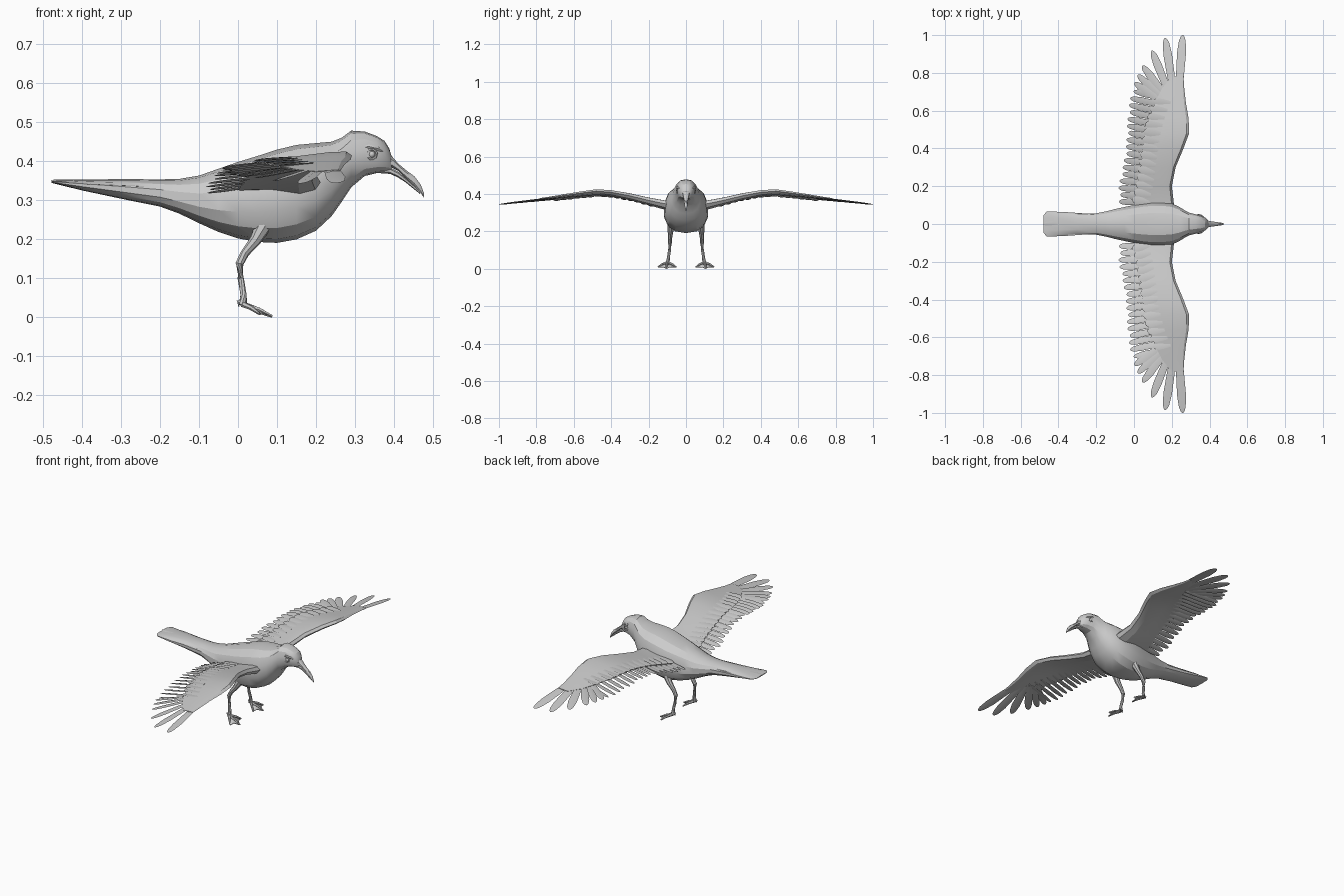
import bpy, bmesh, math
from mathutils import Vector

if "Cube" in bpy.data.objects:
    bpy.data.objects.remove(bpy.data.objects["Cube"])

grey = bpy.data.materials.new("plumage grey")
grey.diffuse_color = (0.6, 0.6, 0.6, 1)
grey.use_nodes = True
grey.node_tree.nodes["Principled BSDF"].inputs["Base Color"].default_value = grey.diffuse_color


def lerp_table(table, x, col=1):
    """Piecewise linear lookup; first column is the key."""
    if x <= table[0][0]:
        return table[0][col]
    for a, b in zip(table, table[1:]):
        if x <= b[0]:
            return a[col] + (b[col] - a[col]) * (x - a[0]) / (b[0] - a[0])
    return table[-1][col]


def loft(bm, rings):
    """Closed skin through rings of equal length, capped at both ends."""
    vs = [[bm.verts.new(p) for p in r] for r in rings]
    n = len(vs[0])
    for a, b in zip(vs, vs[1:]):
        for i in range(n):
            bm.faces.new((a[i], a[(i + 1) % n], b[(i + 1) % n], b[i]))
    bm.faces.new(vs[0][::-1])
    bm.faces.new(vs[-1])


def tube(bm, pts, radii, n=8):
    pts = [Vector(p) for p in pts]
    rings = []
    for i, (p, r) in enumerate(zip(pts, radii)):
        d = pts[min(i + 1, len(pts) - 1)] - pts[max(i - 1, 0)]
        q = d.to_track_quat('Z', 'Y')
        rings.append([p + q @ Vector((r * math.cos(k * math.tau / n),
                                      r * math.sin(k * math.tau / n), 0)) for k in range(n)])
    loft(bm, rings)


def feather(bm, base, tip, width, roll=0.0, thick=0.003):
    """Thin rounded blade from base to tip."""
    base, tip = Vector(base), Vector(tip)
    side = (tip - base).cross(Vector((0, 0, 1))).normalized()
    side = (side + Vector((0, 0, roll))).normalized() * width / 2
    up = Vector((0, 0, thick))
    rings = []
    for t, w in ((0, .7), (.35, .9), (.7, 1), (.9, .75), (.97, .45), (1, .12)):
        c = base.lerp(tip, t)
        rings.append([c + side * w, c + up * w, c - side * w, c - up * w])
    loft(bm, rings)


def finish(name, bm, mirror=False, angle=25):
    bmesh.ops.recalc_face_normals(bm, faces=bm.faces)
    me = bpy.data.meshes.new(name)
    bm.to_mesh(me)
    bm.free()
    me.materials.append(grey)
    ob = bpy.data.objects.new(name, me)
    bpy.context.collection.objects.link(ob)
    bpy.ops.object.select_all(action='DESELECT')
    ob.select_set(True)
    bpy.context.view_layer.objects.active = ob
    bpy.ops.object.shade_smooth_by_angle(angle=math.radians(angle))
    if mirror:
        m = ob.modifiers.new("mirror", 'MIRROR')
        m.use_axis = (False, True, False)
    return ob


def section(x, top, bot, hw, n=14, mid=.48, power=.85):
    """Upright rounded cross-section at x."""
    zc = bot + (top - bot) * mid
    ring = []
    for k in range(n):
        a = math.tau * (k + .5) / n
        c, s = math.cos(a), math.sin(a)
        c = math.copysign(abs(c) ** power, c)
        s = math.copysign(abs(s) ** power, s) / math.cos(math.pi / n) ** 1.0
        ring.append((x, hw * c, zc + s * ((top - zc) if s > 0 else (zc - bot))))
    return ring


# body with head and tail: x, top, bottom, half width
body = [(-.478, .350, .345, .048), (-.462, .351, .341, .068), (-.40, .353, .326, .066),
        (-.30, .354, .305, .058), (-.20, .353, .285, .058), (-.15, .354, .267, .068),
        (-.10, .362, .243, .081), (-.05, .379, .221, .092), (0, .396, .205, .103),
        (.05, .411, .196, .113), (.10, .427, .194, .119), (.15, .439, .203, .119),
        (.20, .444, .225, .111), (.24, .448, .262, .093), (.265, .458, .297, .076),
        (.29, .477, .335, .062), (.325, .475, .364, .053), (.355, .464, .371, .046),
        (.375, .452, .374, .036), (.387, .434, .375, .025), (.394, .413, .376, .016)]
bm = bmesh.new()
loft(bm, [section(*s) for s in body])
finish("body", bm)

# tail feathers fanned along the top of the tail
bm = bmesh.new()
for i in range(-2, 3):
    feather(bm, (-.17, i * .018, .346 - abs(i) * .006),
            (-.48 + abs(i) * .006, i * .026, .352 - abs(i) * .003), .034, .08)
finish("tail_feathers", bm)

# hooked beak in two halves
upper = [(.37, .432, .392, .026), (.392, .416, .385, .019), (.41, .395, .376, .015),
         (.43, .378, .357, .012), (.452, .362, .338, .009), (.468, .341, .319, .006),
         (.477, .318, .307, .002)]
lower = [(.35, .392, .371, .024), (.39, .384, .368, .014), (.41, .374, .359, .011),
         (.43, .357, .346, .009), (.452, .338, .328, .006), (.466, .323, .317, .002)]
for name, rows in (("upper_beak", upper), ("lower_beak", lower)):
    bm = bmesh.new()
    loft(bm, [section(*s, n=8) for s in rows])
    finish(name, bm, angle=40)

# eyes: ball in a raised lid ring, with a brow ridge above
bm = bmesh.new()
eye = Vector((.343, .044, .418))
res = bmesh.ops.create_uvsphere(bm, u_segments=10, v_segments=6, radius=.009)
bmesh.ops.translate(bm, verts=res["verts"], vec=eye)
lid = [eye + Vector((.013 * math.cos(a), .004, .013 * math.sin(a)))
       for a in [k * math.tau / 10 for k in range(11)]]
tube(bm, lid, [.003] * 11, 5)
tube(bm, [(.312, .047, .436), (.335, .046, .438), (.36, .04, .432), (.38, .027, .42)],
     [.002, .006, .006, .002], 6)
finish("eyes", bm, True, 40)

# wing layout: y, leading x, trailing x, top z, thickness
wing = [(.05, .215, .02, .368, .055), (.12, .21, 0, .374, .050), (.20, .20, .02, .387, .042),
        (.30, .22, .035, .409, .038), (.40, .262, .05, .426, .034), (.48, .292, .06, .430, .030),
        (.56, .289, .08, .418, .026), (.64, .275, .11, .404, .020), (.72, .266, .15, .389, .014),
        (.78, .262, .20, .379, .008), (1.0, .26, .25, .345, .004)]


def wing_z(x, y):
    return lerp_table(wing, y, 3) - (.03 + .15 * (1 - y)) * max(0, lerp_table(wing, y) - x)


bm = bmesh.new()
rings = []
for y, lead, trail, top, th in wing[:-1]:
    ring = []
    # chord fraction and depth below the top skin
    for f, d in ((0, .5), (.06, .12), (.22, 0), (.6, .05), (1, .1),
                 (1, .25), (.6, .5), (.25, .95), (.06, .85)):
        x = lead + (trail - lead) * f
        ring.append((x, y, wing_z(x, y) - d * th))
    rings.append(ring)
loft(bm, rings)
finish("wings", bm, True, 22)

# inner flight feathers along the trailing edge
tips = [(.11, -.078), (.2, -.082), (.3, -.06), (.4, -.042), (.55, -.035), (.66, -.022), (.72, -.005)]
bm = bmesh.new()
count = 17
for i in range(count):
    y = .118 + i * .585 / (count - 1)
    x = lerp_table(tips, y) + (.008 if i % 3 == 1 else 0)
    by = y * .93 + .005
    bx = lerp_table(wing, by, 2) + .07
    feather(bm, (bx, by, wing_z(bx, by) - .010), (x, y, wing_z(x, y) - .008), .036, .2)
finish("inner_wing_feathers", bm, True)

# long spread feathers at the wing tip: base x, base y, tip x, tip y, width
outer = [(.15, .64, .003, .748, .040), (.16, .655, .020, .79, .040), (.175, .67, .045, .838, .042),
         (.19, .68, .095, .918, .044), (.21, .69, .165, .985, .046), (.237, .69, .258, 1.0, .048)]
bm = bmesh.new()
for bx, by, x, y, w in outer:
    feather(bm, (bx, by, wing_z(bx, by) - .008), (x, y, wing_z(x, y)), w, .15)
finish("outer_wing_feathers", bm, True)

# covert feathers layered over the roots of the flight feathers
bm = bmesh.new()
for i in range(14):
    y = .13 + i * .04
    x = lerp_table(wing, y, 2) - .012
    feather(bm, (x + .09, y - .015, wing_z(x + .09, y - .015) - .003),
            (x, y, wing_z(x, y) + .001), .042, .1)
finish("covert_feathers", bm, True)

# legs with a backward bend
bm = bmesh.new()
tube(bm, [(.065, .078, .235), (.045, .083, .198), (.018, .085, .165), (.004, .086, .138),
          (.007, .088, .10), (.014, .094, .06), (.013, .098, .032)],
     [.021, .015, .011, .011, .008, .008, .011])
finish("legs", bm, True, 40)

# toes: three forward, one back
toe_tips = [(.058, .052, .010), (.088, .106, .003), (.055, .150, .010)]
bm = bmesh.new()
for tip in toe_tips:
    start = Vector((.012, .099, .034))
    tube(bm, [start, start.lerp(Vector(tip), .55) + Vector((0, 0, .003)), tip],
         [.008, .006, .003], 6)
tube(bm, [(.014, .099, .036), (-.001, .097, .040), (.002, .096, .028)], [.007, .005, .002], 6)
finish("toes", bm, True, 40)

# webbing between the toes
bm = bmesh.new()
heel = bm.verts.new((.014, .099, .033))
a, b, c = [bm.verts.new(t) for t in toe_tips]
for p, q in ((a, b), (b, c)):
    dip = bm.verts.new((p.co + q.co) / 2 * .8 + heel.co * .2)
    bm.faces.new((heel, p, dip))
    bm.faces.new((heel, dip, q))
web = finish("foot_webs", bm, True)
web.modifiers.new("thickness", 'SOLIDIFY').thickness = .004
